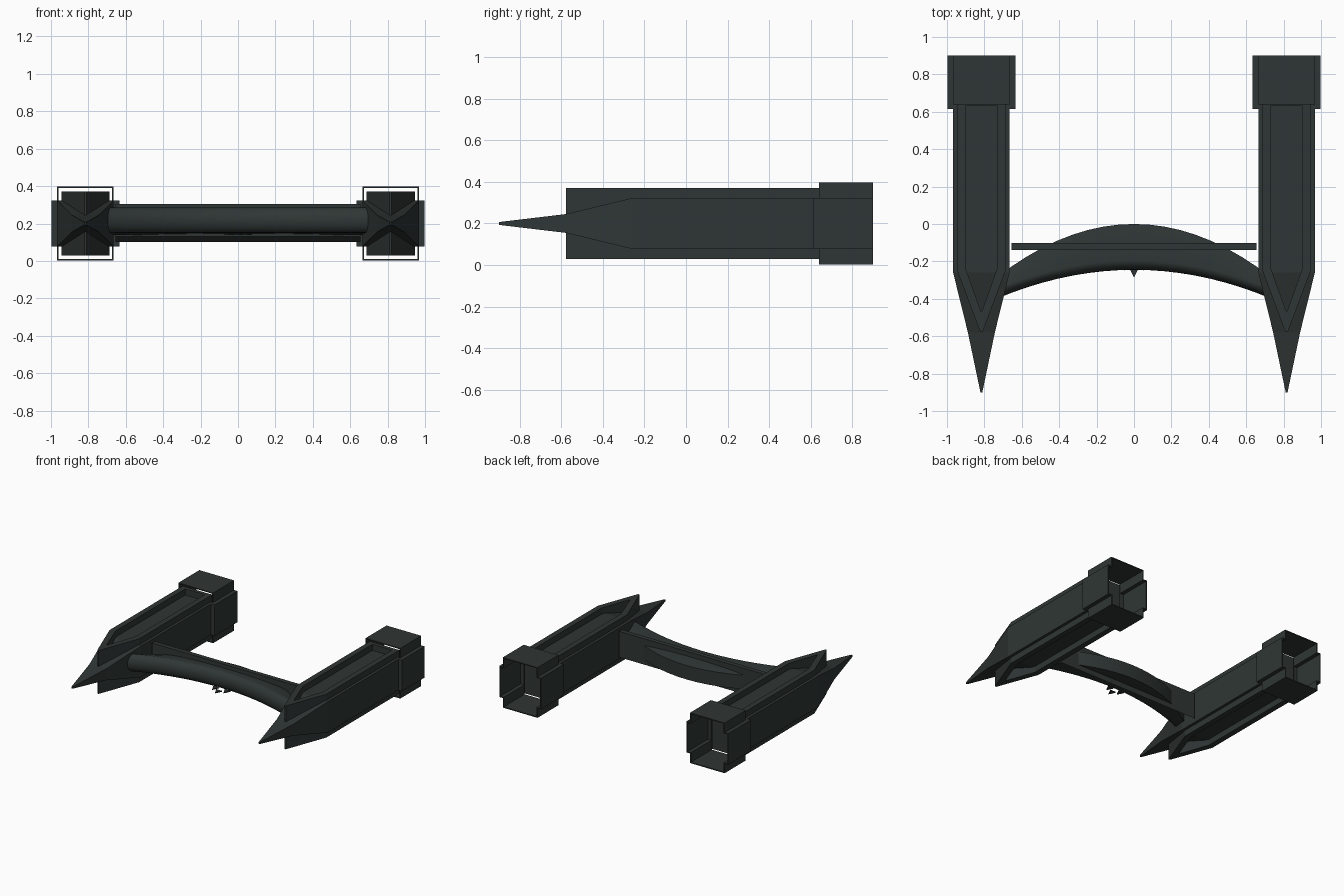
import bpy, bmesh, math

if "Cube" in bpy.data.objects:
    bpy.data.objects.remove(bpy.data.objects["Cube"])

slate = bpy.data.materials.new("dark slate")
slate.diffuse_color = (0.028, 0.037, 0.035, 1)
slate.use_nodes = True
slate.node_tree.nodes["Principled BSDF"].inputs["Base Color"].default_value = slate.diffuse_color

CX, CZ = 0.816, 0.2   # pontoon axis


def make(name, verts, faces, smooth=False):
    me = bpy.data.meshes.new(name)
    me.from_pydata(verts, [], faces)
    bm = bmesh.new()
    bm.from_mesh(me)
    bmesh.ops.recalc_face_normals(bm, faces=bm.faces)
    bm.to_mesh(me)
    bm.free()
    me.materials.append(slate)
    ob = bpy.data.objects.new(name, me)
    bpy.context.collection.objects.link(ob)
    if smooth:
        bpy.ops.object.select_all(action='DESELECT')
        ob.select_set(True)
        bpy.context.view_layer.objects.active = ob
        bpy.ops.object.shade_smooth_by_angle(angle=math.radians(40))
    return ob


def loft(name, rings, smooth=False):
    """Join equal rings of points and cap both ends."""
    n = len(rings[0])
    verts = [p for r in rings for p in r]
    faces = [(k * n + i, k * n + (i + 1) % n, (k + 1) * n + (i + 1) % n, (k + 1) * n + i)
             for k in range(len(rings) - 1) for i in range(n)]
    faces += [tuple(range(n)), tuple(range(len(verts) - n, len(verts)))]
    return make(name, verts, faces, smooth)


def tube(name, rings):
    """Closed loop of rings: a hollow frame."""
    n, m = len(rings[0]), len(rings)
    verts = [p for r in rings for p in r]
    faces = [(k * n + i, k * n + (i + 1) % n,
              (k + 1) % m * n + (i + 1) % n, (k + 1) % m * n + i)
             for k in range(m) for i in range(n)]
    return make(name, verts, faces)


def cross(w, h, wi, hi, y, cx):
    """Plus-shaped section with notched corners."""
    q = [(w, hi), (wi, hi), (wi, h)]
    pts = (q + [(-a, b) for a, b in reversed(q)] + [(-a, -b) for a, b in q]
           + [(a, -b) for a, b in reversed(q)])
    return [(cx + a, y, CZ + b) for a, b in pts]


for side, sx in (("left", -1), ("right", 1)):
    cx = sx * CX

    # pontoon body, tapering to a spike
    sections = [(0.64, 0.151, 0.1225), (-0.26, 0.151, 0.1225),
                (-0.58, 0.072, 0.045), (-0.9, 0.005, 0.007)]
    loft(side + "_pontoon", [[(cx + a * w, y, CZ + b * h)
                              for a, b in ((1, 1), (-1, 1), (-1, -1), (1, -1))]
                             for y, w, h in sections])

    # raised rims around the recessed top and bottom channels
    def outline(w, tip, blunt, y0, back, z):
        half = [(w, back), (w, y0), (blunt, tip)]
        return [(cx + a, y, z) for a, y in half] + [(cx - a, y, z) for a, y in reversed(half)]

    for label, s in (("upper", 1), ("lower", -1)):
        lo, hi = CZ, CZ + s * 0.171
        out = (0.129, -0.578, 0.006, -0.25, 0.66)
        inn = (0.085, -0.465, 0.003, -0.235, 0.63)
        tube(f"{side}_{label}_rim", [outline(*out, lo), outline(*out, hi),
                                     outline(*inn, hi), outline(*inn, lo)])

    # hollow engine collar, side cheeks reach a little further forward
    t = 0.008
    o = (0.182, 0.198, 0.151, 0.1225)
    i = tuple(v - t for v in o)
    tube(side + "_collar", [cross(*o, 0.64, cx), cross(*o, 0.9, cx),
                            cross(*i, 0.9, cx), cross(*i, 0.64, cx)])
    for e in (-1, 1):
        x0, x1 = cx + e * 0.145, cx + e * 0.182
        loft(f"{side}_collar_cheek_{'outer' if e == sx else 'inner'}",
             [[(x, y, CZ + b) for x, b in ((x0, -0.1225), (x1, -0.1225),
                                           (x1, 0.1225), (x0, 0.1225))]
              for y in (0.615, 0.645)])

# curved wing joining the pontoons, rounded nose and blunt tail
N = 18
rings = []
for k in range(N + 1):
    x = -0.74 + 1.48 * k / N
    f, b = -0.245 - 0.286 * x * x, -0.53 * x * x
    ring = [(x, f + 0.05 * (1 - math.cos(a)), 0.2175 + 0.0675 * math.sin(a))
            for a in (math.radians(d) for d in range(-90, 91, 18))]
    rings.append(ring + [(x, b, 0.25), (x, b, 0.14)])
loft("wing", rings, True)

# straight cross beam with a sloped lower front edge
section = [(-0.138, 0.13), (-0.138, 0.304), (-0.102, 0.304), (-0.102, 0.1)]
loft("cross_beam", [[(x, y, z) for y, z in section] for x in (-0.655, 0.655)])

# small darts under the wing nose
for n, (x, tip) in enumerate(((-0.05, -0.25), (0, -0.285), (0.05, -0.25))):
    loft(f"dart_{n + 1}", [[(x - 0.025, tip + 0.05, z), (x + 0.025, tip + 0.05, z),
                            (x, tip, z)] for z in (0.138, 0.146)])
